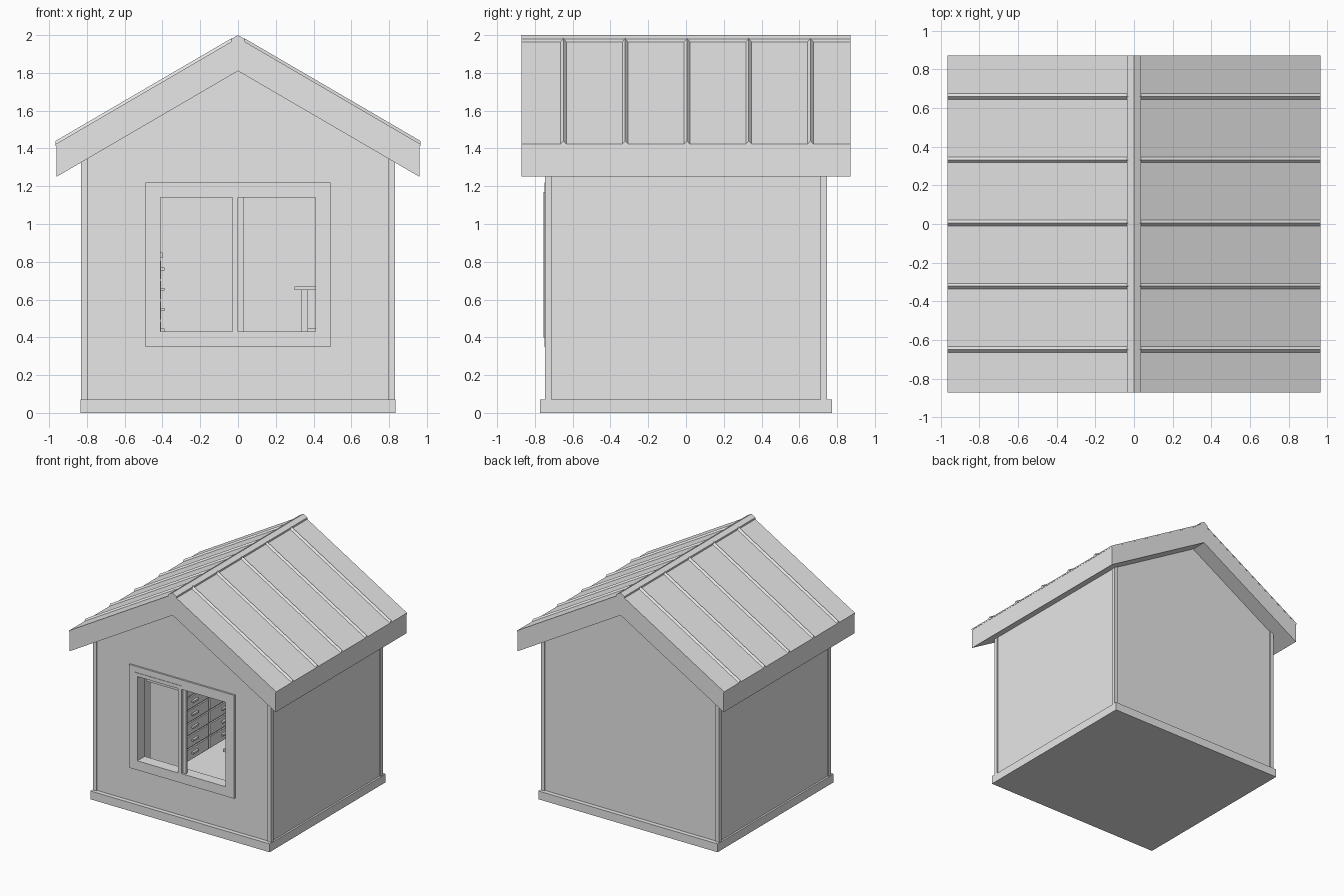
import bpy
import bmesh

cube = bpy.data.objects.get("Cube")
if cube:
    bpy.data.objects.remove(cube, do_unlink=True)

GREY = (0.8, 0.8, 0.8, 1.0)
grey = bpy.data.materials.new("light_grey")
grey.use_nodes = True
grey.diffuse_color = GREY
for node in grey.node_tree.nodes:
    if node.type == 'BSDF_PRINCIPLED':
        node.inputs["Base Color"].default_value = GREY

PITCH = 0.583      # roof rise per unit of run
EAVE = 0.96        # half width of the roof
SOFFIT = 1.81      # height of the roof underside at the ridge


def finish(name, bm):
    bmesh.ops.recalc_face_normals(bm, faces=bm.faces)
    mesh = bpy.data.meshes.new(name)
    bm.to_mesh(mesh)
    bm.free()
    mesh.materials.append(grey)
    obj = bpy.data.objects.new(name, mesh)
    bpy.context.scene.collection.objects.link(obj)
    return obj


def add_prism(bm, profile, y0, y1):
    """Extrude an (x, z) outline from y0 to y1."""
    face = bm.faces.new([bm.verts.new((x, y0, z)) for x, z in profile])
    grown = bmesh.ops.extrude_face_region(bm, geom=[face])["geom"]
    moved = [g for g in grown if isinstance(g, bmesh.types.BMVert)]
    bmesh.ops.translate(bm, verts=moved, vec=(0, y1 - y0, 0))


def add_box(bm, x0, x1, y0, y1, z0, z1):
    add_prism(bm, [(x0, z0), (x1, z0), (x1, z1), (x0, z1)], y0, y1)


def prism(name, profile, y0, y1):
    bm = bmesh.new()
    add_prism(bm, profile, y0, y1)
    return finish(name, bm)


def boxes(name, *sizes):
    bm = bmesh.new()
    for size in sizes:
        add_box(bm, *size)
    return finish(name, bm)


def ring(name, x0, x1, z0, z1, width, y0, y1):
    """Rectangular frame with mitred corners."""
    bm = bmesh.new()
    loops = []
    for y in (y0, y1):
        for w in (0, width):
            corners = ((x0 + w, z0 + w), (x1 - w, z0 + w), (x1 - w, z1 - w), (x0 + w, z1 - w))
            loops.append([bm.verts.new((x, y, z)) for x, z in corners])
    front_out, front_in, back_out, back_in = loops
    for a, b in ((front_out, front_in), (front_in, back_in), (back_in, back_out), (back_out, front_out)):
        for i in range(4):
            j = (i + 1) % 4
            bm.faces.new((a[i], a[j], b[j], b[i]))
    return finish(name, bm)


def gable(half, floor, peak):
    side = peak - PITCH * half
    return [(-half, floor), (half, floor), (half, side), (0, peak), (-half, side)]


def chevron(half, low, high):
    """Bent band following both roof slopes."""
    drop = PITCH * half
    return [(-half, low - drop), (0, low), (half, low - drop),
            (half, high - drop), (0, high), (-half, high - drop)]


def cut(obj, cutter):
    mod = obj.modifiers.new("cut", 'BOOLEAN')
    mod.operation = 'DIFFERENCE'
    mod.solver = 'EXACT'
    mod.object = cutter
    cutter.hide_render = True
    bpy.context.view_layer.objects.active = obj
    bpy.ops.object.modifier_apply(modifier=mod.name)
    bpy.data.objects.remove(cutter, do_unlink=True)


# Foundation and hollow walls
boxes("foundation", (-0.835, 0.835, -0.772, 0.772, 0, 0.07))
walls = prism("walls", gable(0.82, 0.068, SOFFIT + 0.003), -0.735, 0.735)
cut(walls, prism("room_cutter", gable(0.74, 0.03, SOFFIT + 0.1), -0.655, 0.655))
cut(walls, boxes("window_cutter", (-0.41, 0.41, -0.9, -0.6, 0.43, 1.14)))

# Corner trim, an L-shaped pair of boards at each corner
for sx, side in ((-1, "right"), (1, "left")):
    for sy, end in ((-1, "front"), (1, "back")):
        xs = sorted((sx * 0.797, sx * 0.83))
        ys = sorted((sy * 0.713, sy * 0.746))
        boxes(f"{end}_{side}_corner_trim", (*xs, *ys, 0.069, 1.35))

# Roof slab, metal sheet and ridge cap
prism("roof_slab", chevron(EAVE, SOFFIT, 1.975), -0.87, 0.87)
prism("roof_sheet", chevron(EAVE + 0.005, 1.975, 1.986), -0.871, 0.871)
prism("ridge_cap", chevron(0.037, 1.982, 2.0), -0.871, 0.871)

# Standing seams, a triangular rib running down each slope
bm = bmesh.new()
for sx in (-1, 1):
    for i in range(-2, 3):
        y = i * 0.327 + 0.005
        ends = []
        for x in (0.032, EAVE + 0.005):
            z = 1.985 - PITCH * x
            ends.append([bm.verts.new((sx * x, y + dy, z + dz))
                         for dy, dz in ((-0.016, 0), (0, 0.018), (0.016, 0))])
        top, bottom = ends
        bm.faces.new(top)
        bm.faces.new(bottom)
        for k in range(3):
            n = (k + 1) % 3
            bm.faces.new((top[k], top[n], bottom[n], bottom[k]))
finish("roof_seams", bm)

# Sliding window
ring("window_trim", -0.49, 0.49, 0.35, 1.22, 0.08, -0.75, -0.733)
ring("left_sash", -0.44, 0.0, 0.40, 1.17, 0.03, -0.754, -0.735)
ring("right_sash", -0.002, 0.44, 0.40, 1.17, 0.03, -0.733, -0.71)

# Drawer cabinet against the side wall
boxes("cabinet", (-0.68, -0.42, -0.2, 0.6, 0.16, 0.82),
      (-0.70, -0.40, -0.22, 0.62, 0.82, 0.85))
boxes("cabinet_legs", *[(x, x + 0.04, y, y + 0.04, 0.069, 0.17)
                        for x in (-0.67, -0.47) for y in (-0.19, 0.55)])
drawers, handles = [], []
for row in range(6):
    z = 0.17 + row * 0.108
    for y in (-0.185, 0.21):
        drawers.append((-0.421, -0.408, y, y + 0.375, z, z + 0.095))
        handles.append((-0.409, -0.39, y + 0.15, y + 0.225, z + 0.045, z + 0.06))
boxes("drawer_fronts", *drawers)
boxes("drawer_handles", *handles)

# Small table beside the window
boxes("table_top", (0.30, 0.735, -0.63, -0.05, 0.65, 0.67))
boxes("table_shelf", (0.35, 0.72, -0.60, -0.08, 0.43, 0.45))
boxes("table_legs", *[(x, x + 0.035, y, y + 0.035, 0.069, 0.651)
                      for x in (0.335, 0.69) for y in (-0.61, -0.1)])
